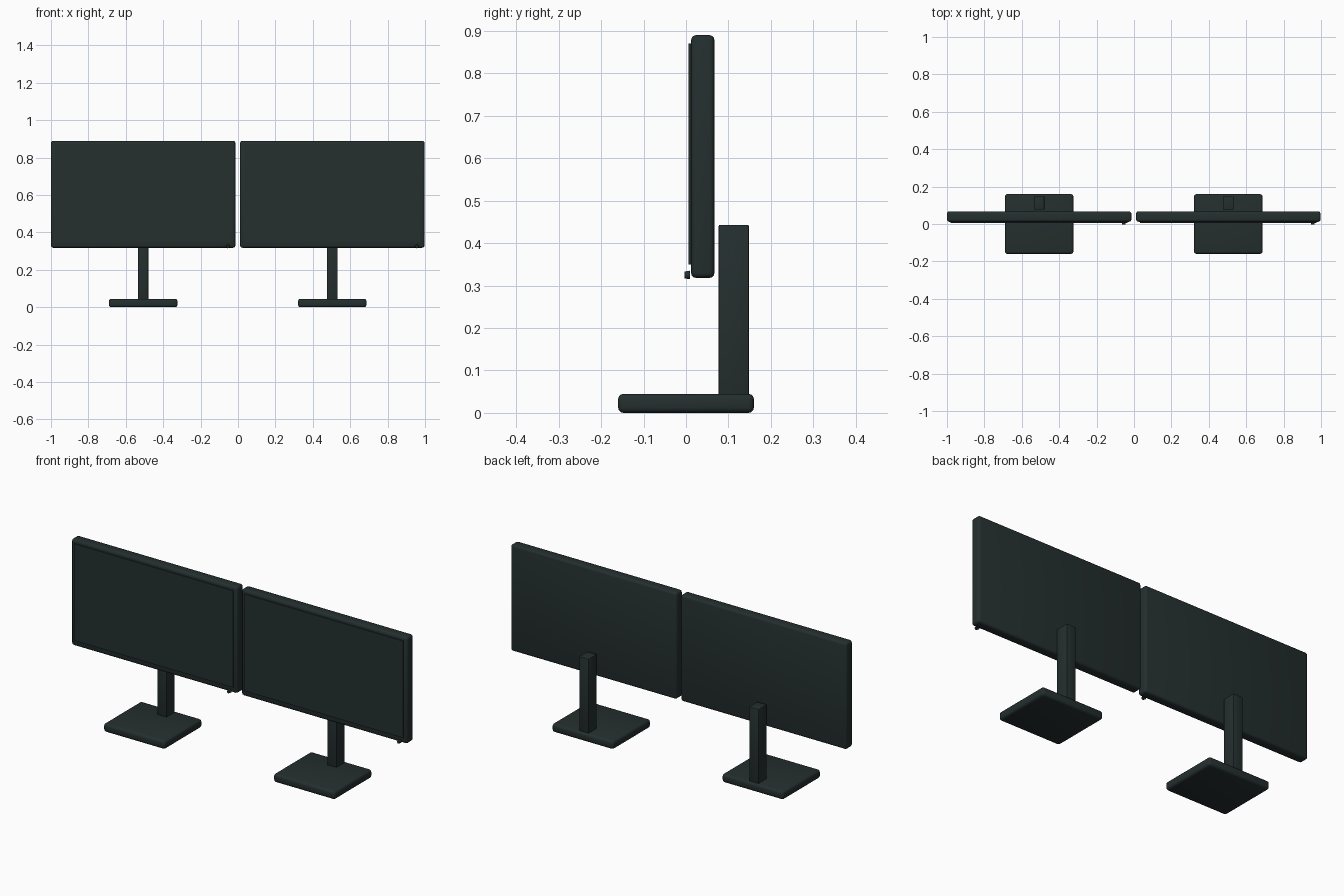
import bpy, bmesh, math
from mathutils import Matrix

if "Cube" in bpy.data.objects:
    bpy.data.objects.remove(bpy.data.objects["Cube"])

mat = bpy.data.materials.new("dark slate plastic")
mat.diffuse_color = (0.018, 0.028, 0.028, 1)
mat.use_nodes = True
mat.node_tree.nodes["Principled BSDF"].inputs["Base Color"].default_value = mat.diffuse_color


def finish(name, bm):
    me = bpy.data.meshes.new(name)
    bm.to_mesh(me)
    bm.free()
    me.materials.append(mat)
    ob = bpy.data.objects.new(name, me)
    bpy.context.collection.objects.link(ob)
    return ob


def box(name, lo, hi, bevel, segs=3):
    """Rounded box between two corners."""
    bm = bmesh.new()
    bmesh.ops.create_cube(bm, size=1)
    for v in bm.verts:
        v.co = [(a + b) / 2 + c * (b - a) for a, b, c in zip(lo, hi, v.co)]
    if bevel:
        bmesh.ops.bevel(bm, geom=bm.edges[:], offset=bevel, segments=segs,
                        profile=0.5, affect='EDGES')
    return finish(name, bm)


for side, cx in (("left", -0.507), ("right", 0.504)):
    # monitor housing and screen plate
    box(side + "_monitor_body", (cx - 0.493, 0.012, 0.318), (cx + 0.493, 0.067, 0.89), 0.012)
    box(side + "_screen", (cx - 0.473, 0.006, 0.35), (cx + 0.473, 0.0125, 0.87), 0)
    # stand column behind the housing, and foot plate
    box(side + "_stand_column", (cx - 0.028, 0.077, 0.04), (cx + 0.028, 0.148, 0.443), 0.003, 2)
    box(side + "_base", (cx - 0.183, -0.16, 0), (cx + 0.183, 0.16, 0.045), 0.013)
    # small round power button at the lower right of the front
    bm = bmesh.new()
    bmesh.ops.create_cone(bm, cap_ends=True, segments=16, radius1=0.01, radius2=0.008,
                          depth=0.013,
                          matrix=Matrix.Translation((cx + 0.452, 0.003, 0.325))
                          @ Matrix.Rotation(math.radians(90), 4, 'X'))
    finish(side + "_power_button", bm)

# smooth shading with sharp edges kept
for ob in bpy.data.objects:
    ob.select_set(True)
    bpy.context.view_layer.objects.active = ob
bpy.ops.object.shade_smooth_by_angle(angle=math.radians(35))
